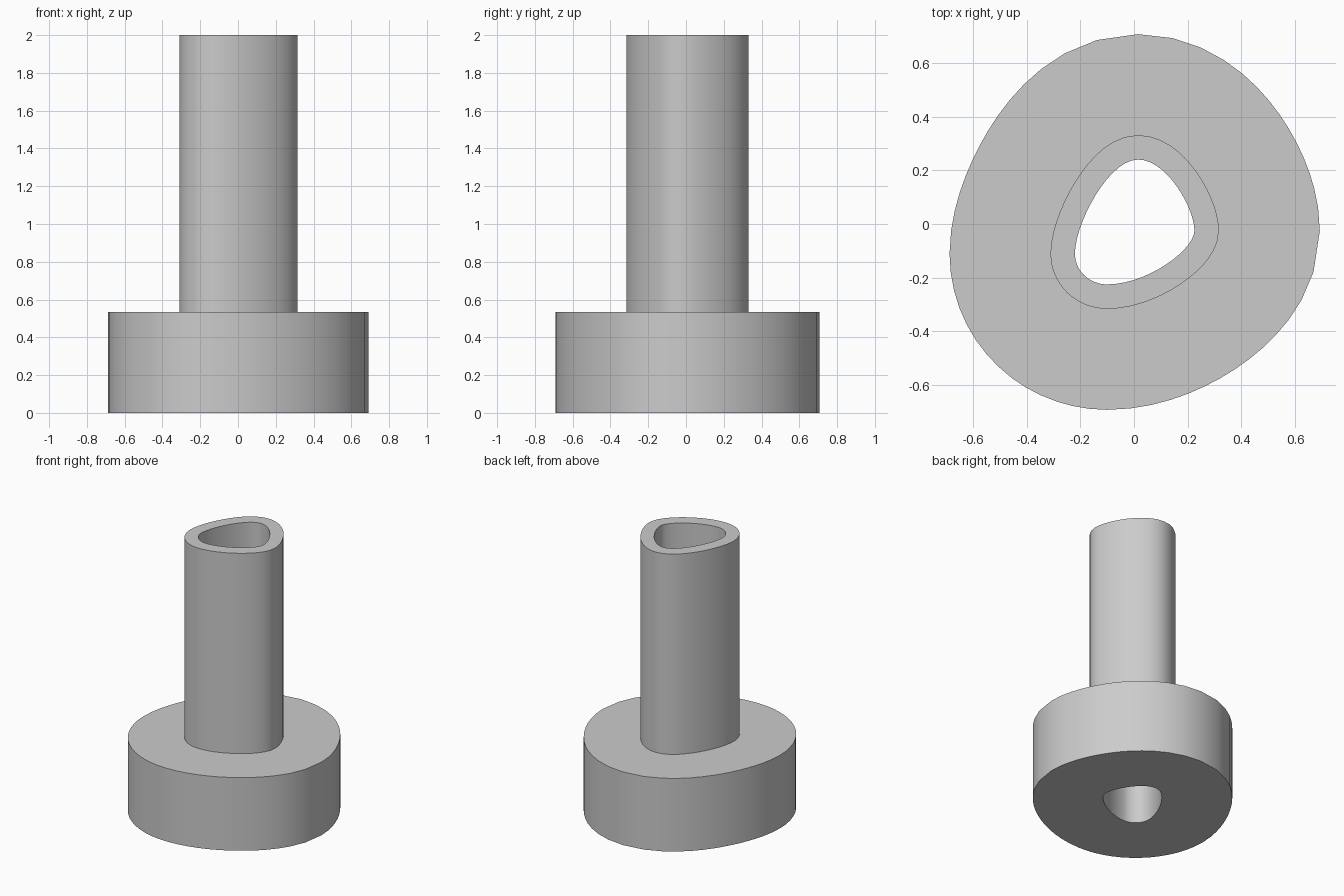
import bpy
import bmesh
import math
from mathutils import Vector

cube = bpy.data.objects.get("Cube")
if cube:
    bpy.data.objects.remove(cube, do_unlink=True)

grey = bpy.data.materials.new("plain grey")
grey.use_nodes = True
colour = (0.6, 0.6, 0.6, 1.0)
grey.diffuse_color = colour
grey.node_tree.nodes["Principled BSDF"].inputs["Base Color"].default_value = colour

# Bore outline, counterclockwise: point, direction, handle in, handle out
KNOTS = [
    ((0.225, -0.025), (0, 1), 0.07, 0.085),
    ((0.015, 0.24), (-1, 0), 0.107, 0.11),
    ((-0.22, -0.11), (0, -1), 0.11, 0.065),
    ((-0.10, -0.225), (1, 0), 0.065, 0.15),
]
STEPS = 14


def bore_outline():
    """Sample the closed curve as pairs of point and outward normal."""
    samples = []
    for i, (start, d0, _, out_len) in enumerate(KNOTS):
        end, d1, in_len, _ = KNOTS[(i + 1) % len(KNOTS)]
        a, d = Vector(start), Vector(end)
        b = a + Vector(d0) * out_len
        c = d - Vector(d1) * in_len
        for k in range(STEPS):
            t = k / STEPS
            s = 1 - t
            p = a * s**3 + b * 3 * s * s * t + c * 3 * s * t * t + d * t**3
            tan = (b - a) * s * s + (c - b) * 2 * s * t + (d - c) * t * t
            samples.append((p, Vector((tan.y, -tan.x)).normalized()))
    return samples


# Wall section: offset from the bore, height
WALL, FLANGE = 0.091, 0.467
BASE_TOP, TOP = 0.535, 2.0
SECTION = [(0, 0), (FLANGE, 0), (FLANGE, BASE_TOP),
           (WALL, BASE_TOP), (WALL, TOP), (0, TOP)]

# Sweep the section around the bore to form flange, tube and bore
outline = bore_outline()
bm = bmesh.new()
rings = []
for offset, z in SECTION:
    rings.append([bm.verts.new((*(p + n * offset), z)) for p, n in outline])
for i, ring in enumerate(rings):
    upper = rings[(i + 1) % len(rings)]
    for j in range(len(ring)):
        k = (j + 1) % len(ring)
        bm.faces.new((ring[j], ring[k], upper[k], upper[j]))
bmesh.ops.recalc_face_normals(bm, faces=bm.faces)

mesh = bpy.data.meshes.new("flanged_tube")
bm.to_mesh(mesh)
bm.free()
mesh.materials.append(grey)
tube = bpy.data.objects.new("flanged_tube", mesh)
bpy.context.collection.objects.link(tube)

# Smooth walls with crisp rims
bpy.ops.object.select_all(action="DESELECT")
tube.select_set(True)
bpy.context.view_layer.objects.active = tube
bpy.ops.object.shade_smooth_by_angle(angle=math.radians(35))
